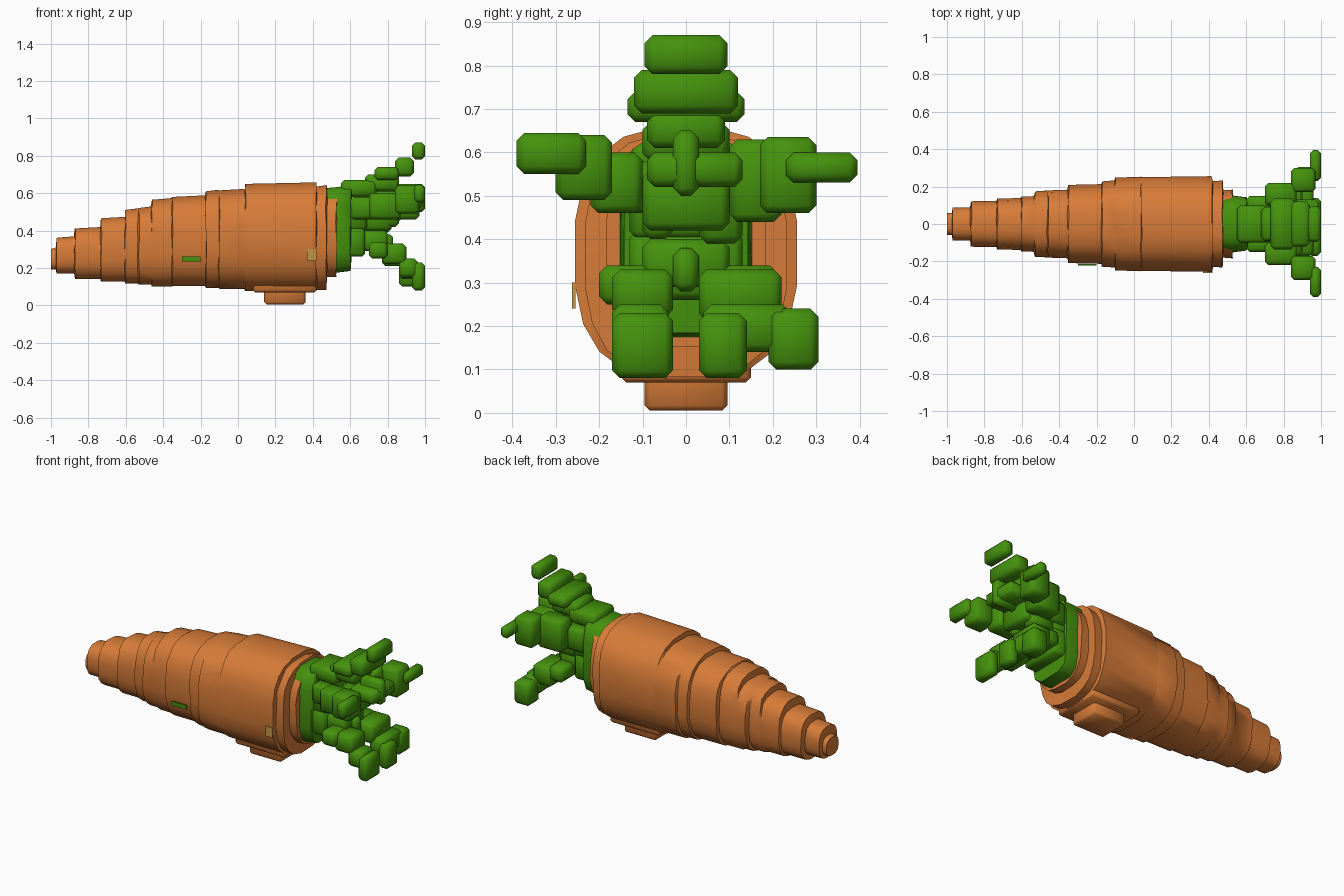
import bpy, bmesh, math, random

random.seed(4)


def material(name, colour):
    m = bpy.data.materials.new(name)
    m.diffuse_color = (*colour, 1)
    return m


ORANGE = material("carrot orange", (0.68, 0.20, 0.040))
GREEN = material("leaf green", (0.060, 0.29, 0.004))
TAN = material("pale tan", (0.55, 0.30, 0.06))


def finish(name, bm, mat, angle):
    bmesh.ops.recalc_face_normals(bm, faces=bm.faces)
    me = bpy.data.meshes.new(name)
    bm.to_mesh(me)
    bm.free()
    me.materials.append(mat)
    ob = bpy.data.objects.new(name, me)
    bpy.context.collection.objects.link(ob)
    bpy.ops.object.select_all(action='DESELECT')
    ob.select_set(True)
    bpy.context.view_layer.objects.active = ob
    bpy.ops.object.shade_smooth_by_angle(angle=math.radians(angle))
    return ob


def loft(name, rings, mat, seg=20, power=2.7, jitter=0.004, angle=50):
    """Skin rounded-square rings given as (x, half width, bottom, top)."""
    bm = bmesh.new()
    previous = None
    for x, hw, zb, zt in rings:
        ring = []
        for i in range(seg):
            a = 2 * math.pi * (i + 0.5) / seg
            c, s = math.cos(a), math.sin(a)
            y = math.copysign(abs(c) ** (2 / power), c) * hw
            z = (zb + zt) / 2 + math.copysign(abs(s) ** (2 / power), s) * (zt - zb) / 2
            dx = random.uniform(-jitter, jitter) if abs(x) < 0.9 else 0
            ring.append(bm.verts.new((x + dx, y, z)))
        if previous:
            for i in range(seg):
                j = (i + 1) % seg
                bm.faces.new((previous[i], previous[j], ring[j], ring[i]))
        else:
            bm.faces.new(ring)
        previous = ring
    bm.faces.new(previous)
    return finish(name, bm, mat, angle)


def blocks(name, boxes, mat, bevel=0.018):
    """Join chamfered blocks given as (x0, x1, y0, y1, z0, z1)."""
    bm = bmesh.new()
    for x0, x1, y0, y1, z0, z1 in boxes:
        vs = bmesh.ops.create_cube(bm, size=1)["verts"]
        for v in vs:
            v.co = (x0 if v.co.x < 0 else x1,
                    y0 if v.co.y < 0 else y1,
                    z0 if v.co.z < 0 else z1)
        if bevel:
            edges = list({e for v in vs for e in v.link_edges})
            bmesh.ops.bevel(bm, geom=edges, offset=bevel, segments=1,
                            affect='EDGES', profile=0.5)
    return finish(name, bm, mat, 60)


# Root: stepped bands growing from the tip to the shoulder
bands = [  # start x, half width, bottom, top
    (-1.00, 0.060, 0.19, 0.31), (-0.97, 0.090, 0.17, 0.37),
    (-0.87, 0.125, 0.14, 0.42), (-0.73, 0.140, 0.125, 0.475),
    (-0.60, 0.150, 0.115, 0.52), (-0.53, 0.180, 0.11, 0.53),
    (-0.46, 0.185, 0.10, 0.575), (-0.35, 0.215, 0.10, 0.59),
    (-0.17, 0.235, 0.09, 0.62), (-0.10, 0.255, 0.085, 0.625),
    (0.04, 0.258, 0.075, 0.66), (0.42, 0.235, 0.08, 0.645),
    (0.475, 0.185, 0.15, 0.62),
]
rings = []
for k, (x, hw, zb, zt) in enumerate(bands):
    end = bands[k + 1][0] if k + 1 < len(bands) else 0.53
    rings.append((x, hw * 0.98, zb, zt - 0.008))
    rings.append((end - 0.004, hw, zb, zt))
loft("carrot_root", rings, ORANGE)

# Lump underneath the shoulder
blocks("root_lump", [(0.14, 0.36, -0.095, 0.095, 0.005, 0.16),
                     (0.08, 0.42, -0.15, 0.15, 0.07, 0.2)], ORANGE, 0.012)

# Collar where the leaves leave the root
loft("leaf_collar", [(0.46, 0.14, 0.18, 0.63), (0.52, 0.155, 0.17, 0.635),
                     (0.60, 0.145, 0.18, 0.645), (0.605, 0.13, 0.24, 0.64)],
     GREEN, seg=12, power=4)

# Upper leaf, climbing in steps
blocks("upper_leaf", [
    (0.55, 0.74, -0.10, 0.10, 0.58, 0.67),
    (0.68, 0.86, -0.09, 0.09, 0.61, 0.70),
    (0.73, 0.86, -0.135, 0.135, 0.67, 0.74),
    (0.84, 0.94, -0.12, 0.12, 0.69, 0.79),
    (0.93, 1.00, -0.095, 0.095, 0.78, 0.87)], GREEN)

# Middle leaf, pointing straight out
blocks("middle_leaf", [
    (0.55, 0.69, -0.13, 0.13, 0.40, 0.57),
    (0.67, 0.82, -0.10, -0.03, 0.40, 0.53),
    (0.67, 0.82, 0.03, 0.13, 0.39, 0.53),
    (0.72, 0.86, -0.10, 0.10, 0.42, 0.56),
    (0.82, 0.99, -0.09, 0.13, 0.52, 0.60),
    (0.84, 1.00, -0.03, 0.03, 0.50, 0.65)], GREEN)

# Two side leaves, spreading outwards
blocks("side_leaf_front", [
    (0.60, 0.76, -0.15, -0.06, 0.46, 0.58),
    (0.70, 0.87, -0.22, -0.10, 0.46, 0.60),
    (0.84, 0.97, -0.30, -0.17, 0.49, 0.64),
    (0.94, 1.00, -0.39, -0.23, 0.55, 0.645)], GREEN)
blocks("side_leaf_back", [
    (0.60, 0.76, 0.06, 0.15, 0.44, 0.58),
    (0.70, 0.87, 0.10, 0.22, 0.44, 0.63),
    (0.84, 0.97, 0.17, 0.30, 0.46, 0.635),
    (0.94, 1.00, 0.23, 0.395, 0.53, 0.60)], GREEN)

# Lower leaves, drooping as a pair
blocks("lower_stem", [
    (0.55, 0.68, -0.13, 0.13, 0.26, 0.42),
    (0.64, 0.80, -0.10, 0.10, 0.29, 0.40),
    (0.76, 0.83, -0.03, 0.03, 0.28, 0.38)], GREEN)
blocks("lower_leaf_front", [
    (0.70, 0.80, -0.20, -0.04, 0.25, 0.34),
    (0.77, 0.90, -0.17, -0.03, 0.22, 0.33),
    (0.86, 0.96, -0.17, -0.04, 0.15, 0.25),
    (0.93, 1.00, -0.17, -0.03, 0.08, 0.23)], GREEN)
blocks("lower_leaf_back", [
    (0.70, 0.80, 0.03, 0.21, 0.25, 0.34),
    (0.77, 0.90, 0.03, 0.22, 0.21, 0.33),
    (0.86, 0.96, 0.04, 0.24, 0.14, 0.25),
    (0.93, 1.00, 0.03, 0.14, 0.08, 0.23),
    (0.86, 0.97, 0.19, 0.305, 0.10, 0.24)], GREEN)

# Small blemishes: a pale chip and a green fleck on the front side
blocks("pale_chip", [(0.37, 0.42, -0.262, -0.254, 0.24, 0.30)], TAN, 0)
blocks("green_fleck", [(-0.30, -0.20, -0.222, -0.214, 0.235, 0.26)], GREEN, 0)
